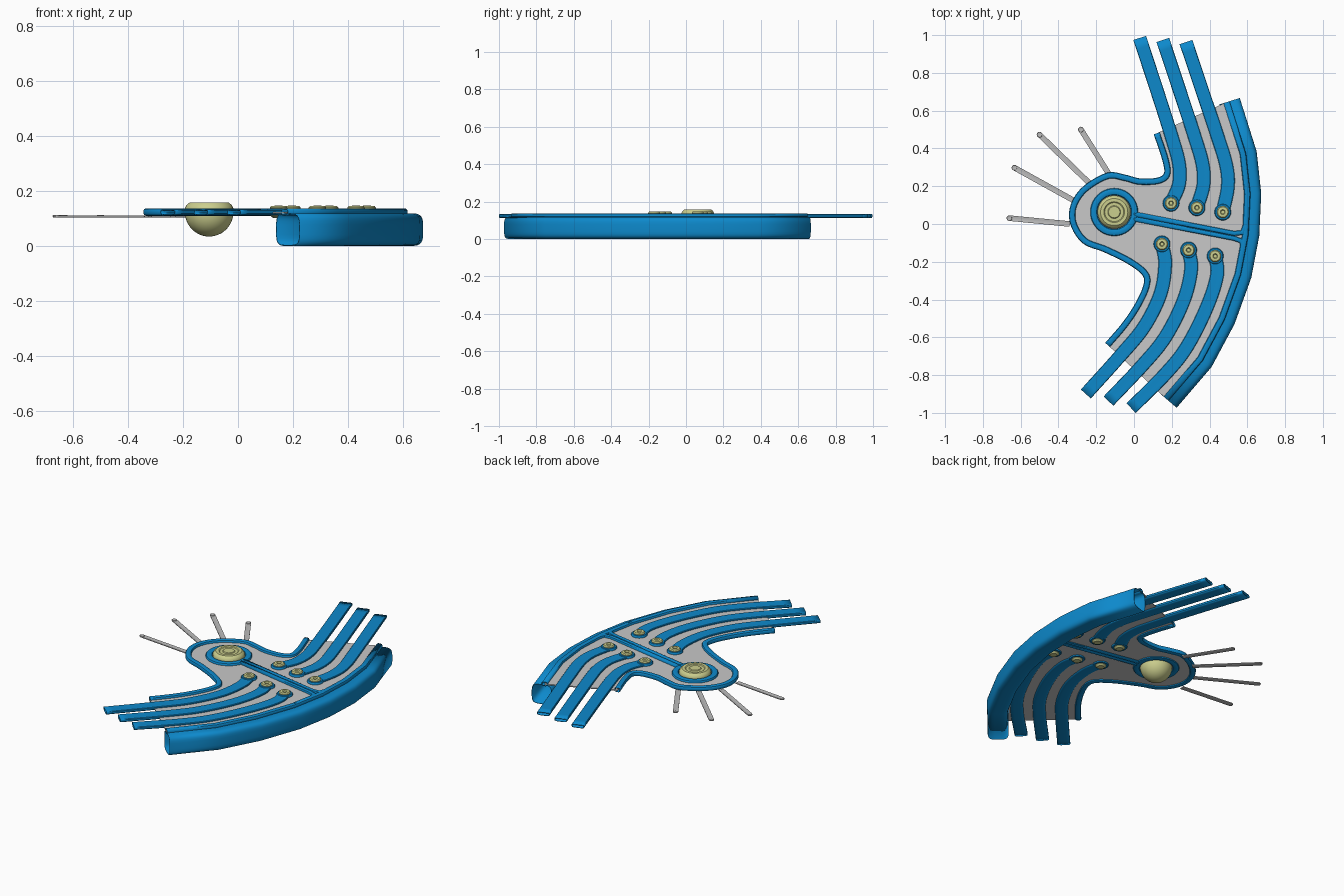
import bpy, bmesh
from math import sin, cos, pi, tau, radians, copysign
from mathutils import Vector

cube = bpy.data.objects.get("Cube")
if cube:
    bpy.data.objects.remove(cube)


def material(name, colour):
    mat = bpy.data.materials.new(name)
    mat.use_nodes = True
    mat.diffuse_color = (*colour, 1)
    mat.node_tree.nodes["Principled BSDF"].inputs["Base Color"].default_value = (*colour, 1)
    return mat


BLUE = material("bright blue", (0.004, 0.25, 0.6))
GREY = material("light grey", (0.58, 0.58, 0.58))
STEEL = material("pin grey", (0.5, 0.5, 0.5))
CREAM = material("pale yellow green", (0.6, 0.62, 0.27))
parts = []


def finish(name, bm, mat, wall=0):
    bmesh.ops.recalc_face_normals(bm, faces=bm.faces)
    mesh = bpy.data.meshes.new(name)
    bm.to_mesh(mesh)
    bm.free()
    mesh.materials.append(mat)
    obj = bpy.data.objects.new(name, mesh)
    bpy.context.collection.objects.link(obj)
    if wall:
        mod = obj.modifiers.new("wall", "SOLIDIFY")
        mod.thickness = wall
        mod.offset = -1
    parts.append(obj)
    return obj


def smooth_path(points, steps=6):
    """Catmull-Rom curve through the points."""
    p = [Vector(q) for q in points]
    p = [2 * p[0] - p[1]] + p + [2 * p[-1] - p[-2]]
    out = []
    for a, b, c, d in zip(p, p[1:], p[2:], p[3:]):
        for k in range(steps):
            t = k / steps
            out.append(0.5 * (2 * b + (c - a) * t + (2 * a - 5 * b + 4 * c - d) * t * t
                              + (3 * b - a - 3 * c + d) * t ** 3))
    return out + [p[-2]]


def oval(width, height, z, sides=16, power=0.5, dip=0, shift=0):
    """Rounded section as (sideways, z) pairs, with an optional top groove."""
    pts = []
    for k in range(sides):
        a = tau * (k + 0.5) / sides
        u = copysign(abs(cos(a)) ** power, cos(a))
        v = copysign(abs(sin(a)) ** power, sin(a))
        groove = dip * (1 - u * u) if v > 0 else 0
        pts.append((shift + u * width / 2, z + v * height / 2 - groove))
    return pts


def sweep(name, path, section, mat, closed=False, wall=0.004, capped=False):
    path = [Vector(p) for p in path]
    n = len(path)
    bm = bmesh.new()
    rings = []
    for i, p in enumerate(path):
        before = path[i - 1] if closed or i else p
        after = path[(i + 1) % n] if closed or i < n - 1 else p
        t = ((p - before).normalized() + (after - p).normalized()).normalized()
        ref = (after - p if after != p else p - before).normalized()
        side = Vector((t.y, -t.x)) / max(t.dot(ref), 0.5)
        rings.append([bm.verts.new((p.x + side.x * s, p.y + side.y * s, z)) for s, z in section])
    for i in range(n if closed else n - 1):
        a, b = rings[i], rings[(i + 1) % n]
        for j in range(len(a)):
            k = (j + 1) % len(a)
            bm.faces.new((a[j], a[k], b[k], b[j]))
    if capped:
        bm.faces.new(rings[0])
        bm.faces.new(rings[-1])
    return finish(name, bm, mat, 0 if capped or closed else wall)


def lathe(name, centre, profile, mat, sides=32):
    bm = bmesh.new()
    verts = [bm.verts.new((centre[0] + r, centre[1], z)) for r, z in profile]
    edges = [bm.edges.new(e) for e in zip(verts, verts[1:])]
    bmesh.ops.spin(bm, geom=verts + edges, cent=(*centre, 0), axis=(0, 0, 1),
                   angle=tau, steps=sides)
    bmesh.ops.remove_doubles(bm, verts=bm.verts, dist=0.0003)
    return finish(name, bm, mat)


# Outlines of the body
HUB = (-0.105, 0.063)
OUTER = [(.49, .645), (.577, .37), (.6, .16), (.59, -.055),
         (.55, -.265), (.465, -.5), (.35, -.715), (.17, -.925)]
INNER = smooth_path([(.12, .48), (.165, .345), (.175, .265), (.13, .23), (.03, .225),
                     (-.05, .245), (-.14, .255), (-.26, .185), (-.32, .095), (-.32, 0),
                     (-.26, -.09), (-.15, -.135), (-.02, -.2), (.06, -.265), (.065, -.33),
                     (.02, -.43), (-.05, -.535), (-.14, -.64)])

# Thin base plate
bm = bmesh.new()
face = bm.faces.new([bm.verts.new((*p, 0.118)) for p in INNER + OUTER[::-1]])
ext = bmesh.ops.extrude_face_region(bm, geom=[face])
for v in ext["geom"]:
    if isinstance(v, bmesh.types.BMVert):
        v.co.z += 0.006
finish("base_plate", bm, GREY)

# Raised rims, dividing rails and hub ring
rim = oval(0.034, 0.028, 0.124, 12, 0.7)
rail = oval(0.026, 0.028, 0.124, 12, 0.7)
sweep("inner_rim", INNER, rim, BLUE)
sweep("outer_rim", OUTER, rim, BLUE)
sweep("upper_divider", [(0, .053), (.53, -.05), (.575, -.045), (.592, 0), OUTER[2]], rail, BLUE)
sweep("lower_divider", [(0, .027), (.53, -.076), (.57, -.09), (.578, -.13), OUTER[4]], rail, BLUE)
circle = [(HUB[0] + 0.108 * cos(tau * k / 40), HUB[1] + 0.108 * sin(tau * k / 40))
          for k in range(40)]
sweep("hub_ring", circle, oval(0.038, 0.028, 0.124, 12, 0.7), BLUE, closed=True)

# Hollow outer duct under the edge
sweep("outer_duct", OUTER, oval(0.115, 0.119, 0.06, 32, 0.5, shift=-0.016), BLUE)

# Central ball with a stepped flat cap
ball = [(0.088 * sin(a), 0.123 - 0.088 * cos(a)) for a in [pi / 2 * k / 12 for k in range(13)]]
cap = [(.088, .138), (.082, .15), (.072, .158), (.055, .158), (.05, .154),
       (.034, .154), (.03, .158), (0, .158)]
lathe("hub_ball", HUB, ball + cap, CREAM, 40)

# Curved fingers: first and last of each fan, the middle one blended
FANS = {
    "upper": ([(.196, .11), (.238, .21), (.238, .32), (.2, .46), (.127, .69), (.03, .985)],
              [(.47, .063), (.497, .2), (.487, .317), (.437, .48), (.37, .68), (.275, .963)]),
    "lower": ([(.148, -.106), (.165, -.21), (.14, -.37), (.053, -.545), (-.075, -.7), (-.255, -.9)],
              [(.43, -.17), (.44, -.27), (.386, -.44), (.28, -.65), (.165, -.795), (-.015, -.975)]),
}
for fan, (first, last) in FANS.items():
    for i in range(3):
        path = [Vector(a).lerp(Vector(b), i / 2) for a, b in zip(first, last)]
        tag = f"{fan}_finger_{i + 1}"
        sweep(tag, smooth_path(path), oval(0.072, 0.024, 0.124, 16, 0.5, dip=0.004), BLUE)
        lathe(tag + "_pad", path[0], [(0, .112), (.04, .112), (.044, .118), (.044, .13),
                                      (.04, .136), (0, .136)], BLUE)
        lathe(tag + "_stud", path[0], [(0, .102), (.02, .102), (.03, .11), (.032, .14), (.027, .146),
                                       (.013, .147), (.009, .141), (0, .141)], CREAM, 24)

# Thin grooved pins with rounded tips
PINS = [((-.34, 0), (-.66, .031)), ((-.32, .125), (-.633, .298)),
        ((-.235, .215), (-.5, .473)), ((-.13, .26), (-.281, .5))]
for i, (root, tip) in enumerate(PINS):
    tag = f"pin_{i + 1}"
    sweep(tag, [root, tip], oval(0.03, 0.01, 0.109, 12, 0.6, dip=0.005), STEEL, capped=True)
    lathe(tag + "_tip", tip, [(0, .104), (.013, .105), (.015, .109), (.013, .113),
                              (.008, .113), (0, .11)], STEEL, 20)

# Smooth shading with sharp corners kept
bpy.ops.object.select_all(action="DESELECT")
for obj in parts:
    obj.select_set(True)
bpy.context.view_layer.objects.active = parts[0]
bpy.ops.object.shade_smooth_by_angle(angle=radians(35))
